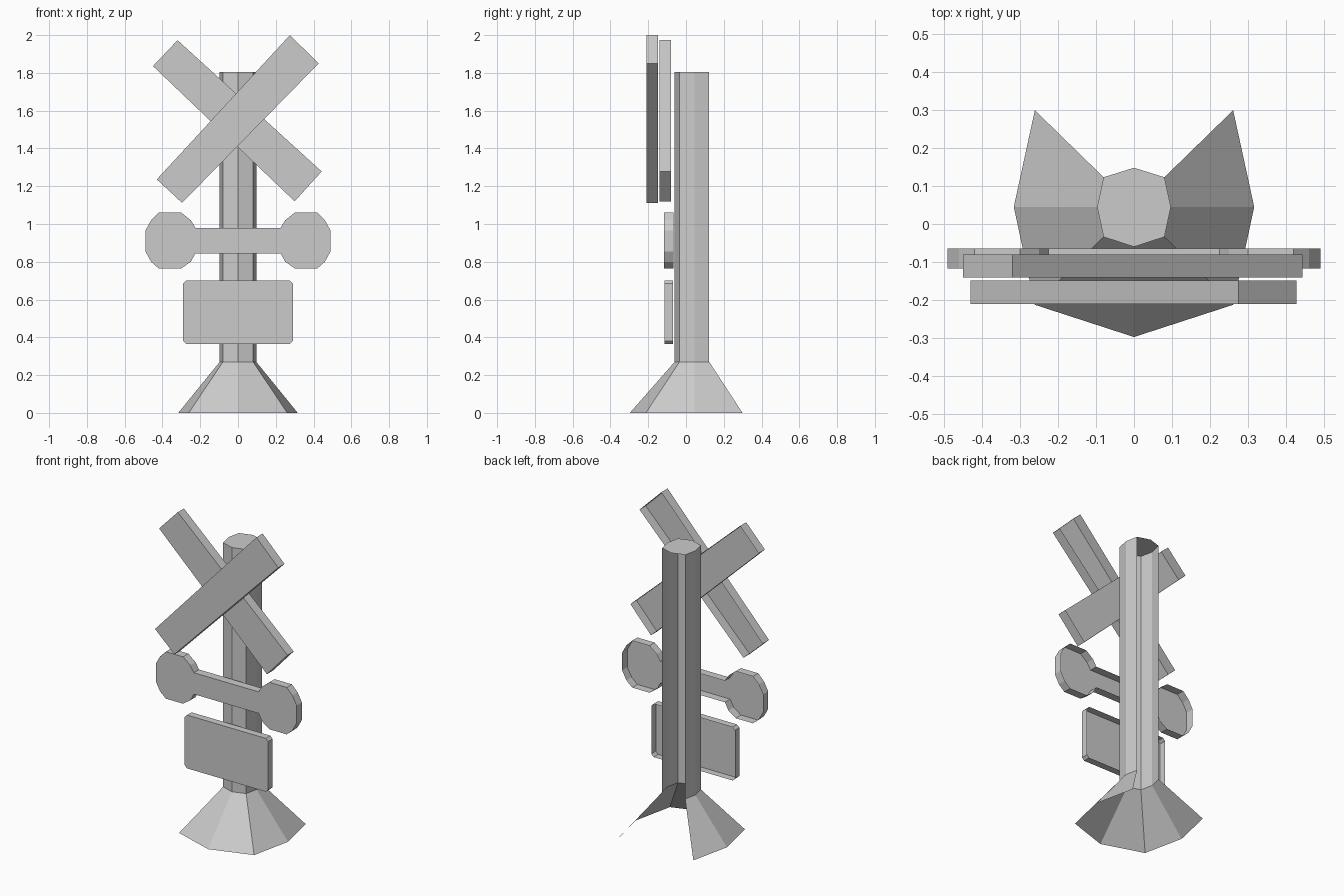
import bpy
import bmesh

cube = bpy.data.objects.get("Cube")
if cube:
    bpy.data.objects.remove(cube, do_unlink=True)

grey = bpy.data.materials.new("plain_grey")
grey.use_nodes = True
colour = (0.6, 0.6, 0.6, 1.0)
grey.diffuse_color = colour
grey.node_tree.nodes["Principled BSDF"].inputs["Base Color"].default_value = colour


def finish(name, bm):
    mesh = bpy.data.meshes.new(name)
    bm.to_mesh(mesh)
    bm.free()
    mesh.materials.append(grey)
    obj = bpy.data.objects.new(name, mesh)
    bpy.context.collection.objects.link(obj)
    return obj


def plate(name, outline, front, back):
    """Open-backed plate: a front face with walls running to the back.
    The outline runs counter-clockwise as seen from the front."""
    bm = bmesh.new()
    f = [bm.verts.new((x, front, z)) for x, z in outline]
    b = [bm.verts.new((x, back, z)) for x, z in outline]
    bm.faces.new(f)
    for i in range(len(f)):
        j = (i + 1) % len(f)
        bm.faces.new((f[j], f[i], b[i], b[j]))
    return finish(name, bm)


# Octagonal section, open at the back, from back left round the front
half = [(-0.08, 0.078), (-0.097, 0.0), (-0.08, -0.079)]
section = half + [(0.0, -0.105)] + [(-x, y) for x, y in reversed(half)]
CENTRE_Y = 0.045


def ring(bm, scale, z):
    return [bm.verts.new((x * scale, CENTRE_Y + y * scale, z)) for x, y in section]


def shell(name, low_scale, low_z, high_z, capped):
    bm = bmesh.new()
    low, high = ring(bm, low_scale, low_z), ring(bm, 1.0, high_z)
    for i in range(len(low) - 1):
        bm.faces.new((low[i], low[i + 1], high[i + 1], high[i]))
    if capped:
        tip = bm.verts.new((0.0, CENTRE_Y + 0.103, high_z))
        bm.faces.new(high + [tip])
    return finish(name, bm)


shell("flared_base", 3.26, 0.0, 0.27, False)
shell("pole", 1.0, 0.27, 1.805, True)

# Crossed boards
plate("front_cross_board",
      [(0.275, 2.0), (-0.43, 1.236), (-0.296, 1.112), (0.427, 1.85)], -0.21, -0.148)
plate("rear_cross_board",
      [(-0.32, 1.973), (-0.45, 1.836), (0.30, 1.12), (0.443, 1.278)], -0.141, -0.08)

# Twin lamp bar: one outline, mirrored left to right
lamp = [(0.225, 0.845), (0.25, 0.80), (0.30, 0.765), (0.42, 0.765),
        (0.46, 0.80), (0.49, 0.855), (0.49, 0.965), (0.46, 1.02),
        (0.42, 1.06), (0.30, 1.06), (0.25, 1.02), (0.225, 0.98)]
plate("lamp_bar", lamp + [(-x, z) for x, z in reversed(lamp)], -0.117, -0.065)

# Sign panel with clipped corners
W, LOW, HIGH, C = 0.29, 0.365, 0.70, 0.016
side = [(W - C, LOW), (W, LOW + C), (W, HIGH - C), (W - C, HIGH)]
plate("sign_panel", side + [(-x, z) for x, z in reversed(side)], -0.115, -0.07)
